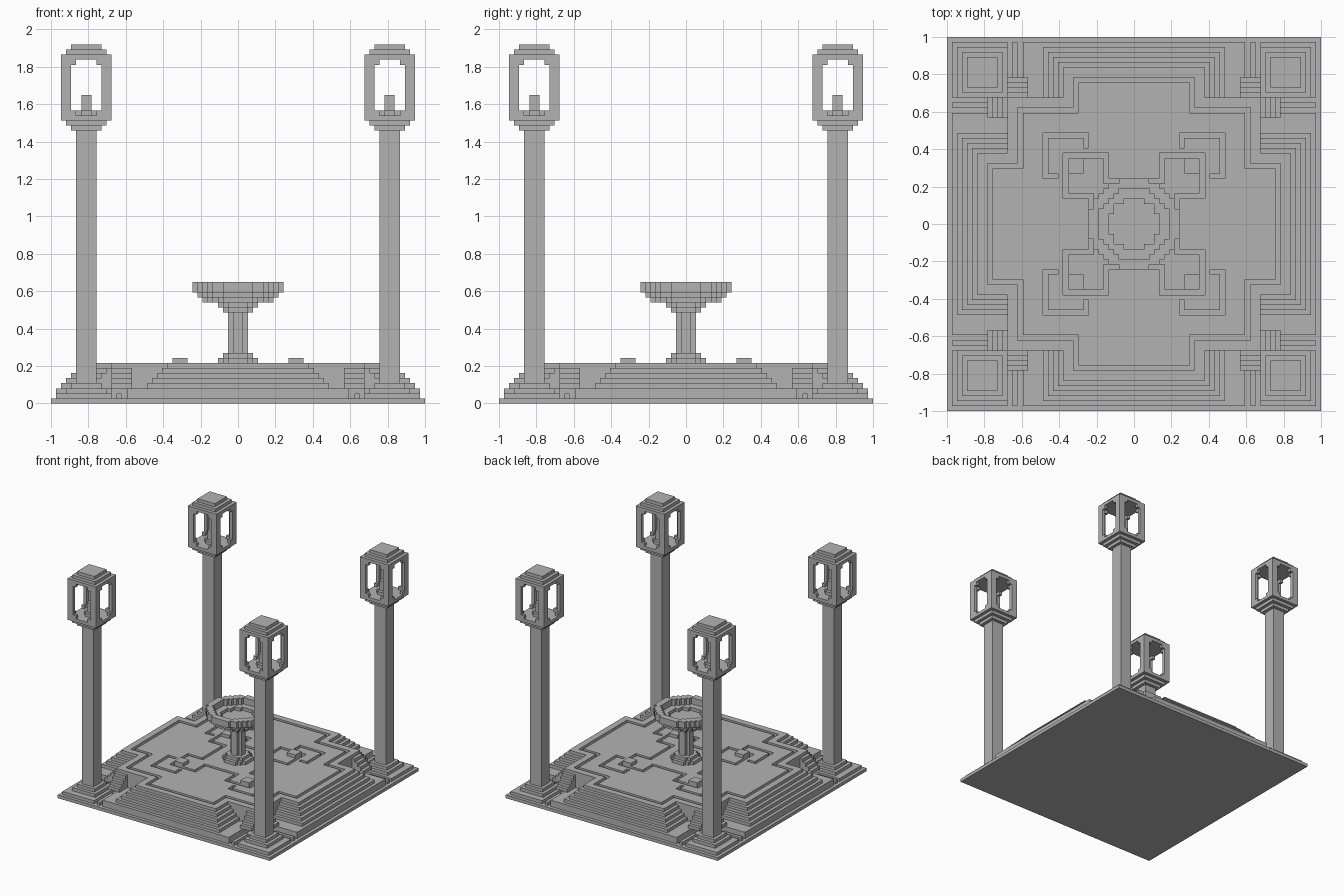
import bpy
import bmesh
from math import radians

old = bpy.data.objects.get("Cube")
if old:
    bpy.data.objects.remove(old, do_unlink=True)

U = 2 / 74  # one block

stone = bpy.data.materials.new("grey stone")
stone.use_nodes = True
GREY = (0.45, 0.45, 0.45, 1)
stone.diffuse_color = GREY
stone.node_tree.nodes["Principled BSDF"].inputs["Base Color"].default_value = GREY


# Plan shapes, as sets of blocks
def rect(x0, x1, y0, y1):
    return {(x, y) for x in range(x0, x1) for y in range(y0, y1)}


def square(r):
    return rect(-r, r, -r, r)


def disk(r):
    return {(x, y) for x, y in square(r) if (x + .5) ** 2 + (y + .5) ** 2 < r * r + .3}


def cross(long, short):
    return rect(-long, long, -short, short) | rect(-short, short, -long, long)


def corners(shape):
    """Mirror a shape drawn in the +x +y quarter into all four quarters."""
    return {p for x, y in shape for p in ((x, y), (-x - 1, y), (x, -y - 1), (-x - 1, -y - 1))}


def diagonal(shape):
    return shape | {(y, x) for x, y in shape}


def build(name, layers, places=((0, 0),)):
    """Extrude each (shape, bottom, top) layer and place the result."""
    bm = bmesh.new()
    for shape, z0, z1 in layers:
        verts = {}

        def v(x, y, z):
            if (x, y, z) not in verts:
                verts[x, y, z] = bm.verts.new((x * U, y * U, z * U))
            return verts[x, y, z]

        for x, y in sorted(shape):
            ring = [(x, y), (x + 1, y), (x + 1, y + 1), (x, y + 1)]
            bm.faces.new([v(*p, z1) for p in ring])
            bm.faces.new([v(*p, z0) for p in reversed(ring)])
            sides = [(x, y - 1), (x + 1, y), (x, y + 1), (x - 1, y)]
            for i, near in enumerate(sides):
                if near not in shape:
                    a, b = ring[i], ring[(i + 1) % 4]
                    bm.faces.new([v(*a, z0), v(*b, z0), v(*b, z1), v(*a, z1)])
    bmesh.ops.dissolve_limit(bm, angle_limit=radians(1), verts=bm.verts[:], edges=bm.edges[:])
    mesh = bpy.data.meshes.new(name)
    bm.to_mesh(mesh)
    bm.free()
    mesh.materials.append(stone)
    for i, (x, y) in enumerate(places):
        label = name if len(places) == 1 else f"{name}_{i + 1}"
        obj = bpy.data.objects.new(label, mesh)
        obj.location = (x * U, y * U, 0)
        bpy.context.collection.objects.link(obj)


# Ground slab, terrace and the four wide flights of steps
build("ground_slab", [(square(37), 0, 1)])
build("terrace", [(cross(36, 22) | square(25), 1, 3)])
build("wide_steps", [(cross(35 - i, 18 - i) | square(25), 3 + i, 4 + i) for i in range(4)])

# Deck with inlaid channels
border = (cross(29, 12) | square(23)) - (cross(28, 11) | square(22))
foil = (corners(rect(5, 14, 5, 14)) | square(9)) - (corners(rect(6, 13, 6, 13)) | square(8))
hook = corners(diagonal(rect(9, 18, 17, 18) | rect(9, 10, 15, 18)))
deck = cross(31, 14) | square(25)
build("deck", [(deck - border - foil - hook, 7, 8)])
build("deck_studs", [(corners(rect(10, 13, 10, 13)), 7, 9)])

# Narrow stairs at the terrace corners, and low kerbs
build("corner_stairs", [(corners(diagonal(rect(21, 25, 25, 29 - i))), 3 + i, 4 + i) for i in range(4)])
build("kerbs", [(corners(diagonal(rect(23, 24, 29, 36))), 1, 2)])

# Fountain
build("fountain_foot", [(disk(4), 8, 9), (disk(3), 9, 10)])
build("fountain_stem", [(cross(2, 1), 10, 18)])
build("fountain_bowl", [
    (disk(3), 18, 19), (disk(4), 19, 20), (disk(7), 20, 21),
    (disk(8) - disk(5), 21, 22), (disk(9) - disk(7), 22, 24),
])

# Lamps
LAMPS = [(sx * 30, sy * 30) for sx in (-1, 1) for sy in (-1, 1)]
build("lamp_plinth", [(corners(rect(25, 36, 25, 36)), 1, 2)])
build("lamp_foot", [(square(4), 2, 3), (square(3), 3, 4)], LAMPS)
build("lamp_post", [(square(2), 4, 54)], LAMPS)
wall = square(5) - square(4)
build("lantern", [
    (square(3), 54, 55), (square(4), 55, 56), (square(5), 56, 57),
    (wall - cross(5, 2), 57, 58),
    (wall - cross(5, 3), 58, 67),
    (wall - cross(5, 2), 67, 68),
    (square(5), 68, 69), (square(4), 69, 70), (square(3), 70, 71),
], LAMPS)
build("candle", [(cross(2, 1), 57, 58), (square(1), 58, 61)], LAMPS)
